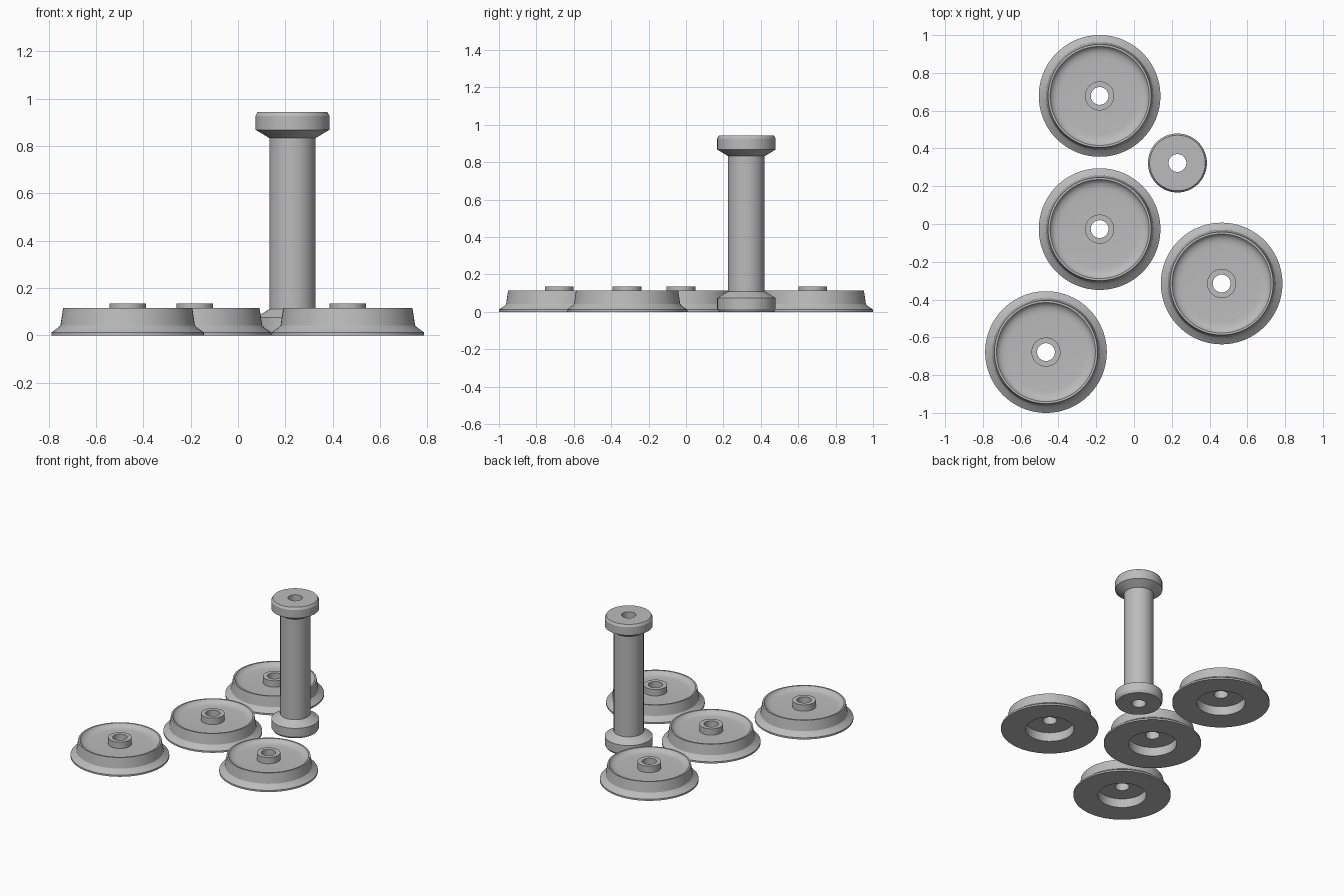
import bpy, bmesh, math

if "Cube" in bpy.data.objects:
    bpy.data.objects.remove(bpy.data.objects["Cube"])

SEGMENTS = 96

grey = bpy.data.materials.new("plain_grey")
grey.diffuse_color = (0.5, 0.5, 0.5, 1)
grey.use_nodes = True
grey.node_tree.nodes["Principled BSDF"].inputs["Base Color"].default_value = grey.diffuse_color


def lathe(name, profile, x, y):
    """Spin a closed (radius, height) loop about the vertical axis."""
    bm = bmesh.new()
    rings = []
    for i in range(SEGMENTS):
        a = 2 * math.pi * i / SEGMENTS
        rings.append([bm.verts.new((r * math.cos(a), r * math.sin(a), z))
                      for r, z in profile])
    n = len(profile)
    for i in range(SEGMENTS):
        p, q = rings[i], rings[(i + 1) % SEGMENTS]
        for j in range(n):
            k = (j + 1) % n
            bm.faces.new((p[j], q[j], q[k], p[k]))
    bmesh.ops.recalc_face_normals(bm, faces=bm.faces)
    mesh = bpy.data.meshes.new(name)
    bm.to_mesh(mesh)
    bm.free()
    mesh.materials.append(grey)
    obj = bpy.data.objects.new(name, mesh)
    bpy.context.collection.objects.link(obj)
    obj.location = (x, y, 0)
    bpy.ops.object.select_all(action='DESELECT')
    obj.select_set(True)
    bpy.context.view_layer.objects.active = obj
    bpy.ops.object.shade_smooth_by_angle(angle=math.radians(25))
    return obj


# Flanged wheel: hollow underside, rim, tread, dished face, hub, bore
wheel = [(0.16, 0), (0.322, 0), (0.322, 0.012), (0.291, 0.034), (0.284, 0.042),
         (0.273, 0.115), (0.262, 0.115), (0.254, 0.104), (0.242, 0.096),
         (0.225, 0.091), (0.205, 0.089), (0.077, 0.089), (0.077, 0.135),
         (0.047, 0.135), (0.047, 0.065), (0.16, 0.065)]
centres = [(-0.182, 0.678), (-0.182, -0.027), (0.464, -0.315), (-0.466, -0.678)]
for i, (x, y) in enumerate(centres):
    lathe(f"wheel_{i + 1}", wheel, x, y)

# Axle spool: chamfered end flanges mirrored along a bored shaft
H = 0.943
end = [(0.047, 0), (0.147, 0), (0.156, 0.016), (0.156, 0.075), (0.098, 0.11)]
spool = end + [(r, H - z) for r, z in reversed(end)]
lathe("axle_spool", spool, 0.23, 0.323)
